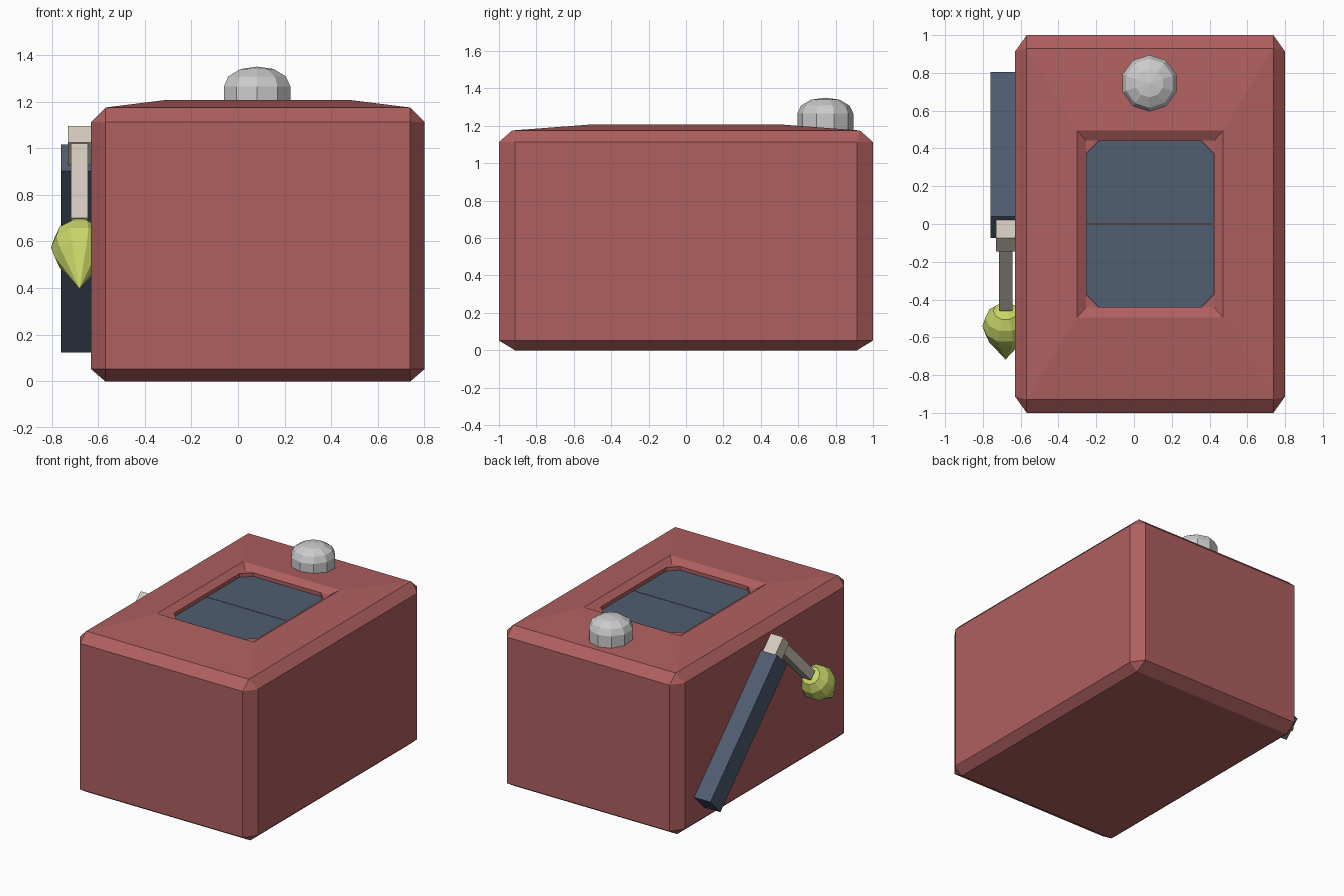
import bpy, bmesh, math
from mathutils import Vector

if "Cube" in bpy.data.objects:
    bpy.data.objects.remove(bpy.data.objects["Cube"])


def material(name, rgb):
    m = bpy.data.materials.new(name)
    m.diffuse_color = (*rgb, 1)
    m.use_nodes = True
    m.node_tree.nodes["Principled BSDF"].inputs["Base Color"].default_value = m.diffuse_color
    return m


RED = material("red", (0.43, 0.115, 0.115))
BLUE = material("slate_blue", (0.08, 0.11, 0.165))
CREAM = material("cream", (0.66, 0.60, 0.52))
LIME = material("lime", (0.58, 0.67, 0.14))


def loft(name, rings, mat=None):
    """Skin a stack of equal-length rings and cap both ends."""
    bm = bmesh.new()
    loops = [[bm.verts.new(p) for p in ring] for ring in rings]
    n = len(loops[0])
    for a, b in zip(loops, loops[1:]):
        for i in range(n):
            j = (i + 1) % n
            bm.faces.new((a[i], a[j], b[j], b[i]))
    bm.faces.new(loops[0][::-1])
    bm.faces.new(loops[-1])
    bmesh.ops.remove_doubles(bm, verts=bm.verts, dist=0.0005)
    bmesh.ops.recalc_face_normals(bm, faces=bm.faces)
    me = bpy.data.meshes.new(name)
    bm.to_mesh(me)
    bm.free()
    ob = bpy.data.objects.new(name, me)
    bpy.context.collection.objects.link(ob)
    if mat:
        me.materials.append(mat)
    return ob


CX = 0.085      # body centre
LX = -0.68      # lever centre


def octagon(hx, hy, z, cx=0, cy=0):
    """Rectangle ring with corners cut by cx, cy (zero gives a plain rectangle)."""
    pts = []
    for sx, sy in ((1, 1), (-1, 1), (-1, -1), (1, -1)):
        pair = [(sx * hx, sy * (hy - cy)), (sx * (hx - cx), sy * hy)]
        pts += pair if sx * sy > 0 else pair[::-1]
    return [(CX + x, y, z) for x, y in pts]


# Chamfered body with raised top and recessed window opening
loft("body", [
    octagon(0.655, 0.915, 0),
    octagon(0.715, 1.0, 0.052, 0.062, 0.087),
    octagon(0.715, 1.0, 1.113, 0.062, 0.087),
    octagon(0.653, 0.93, 1.175),
    octagon(0.3875, 0.495, 1.208),
    octagon(0.3395, 0.442, 1.178),
    octagon(0.3375, 0.44, 1.178, 0.065, 0.065),
    octagon(0.3375, 0.44, 1.14, 0.065, 0.065)], RED)

# Two window panels
for side, label in ((1, "back"), (-1, "front")):
    outline = [(0.3365, 0.002), (0.3365, 0.375), (0.2725, 0.439),
               (-0.2725, 0.439), (-0.3365, 0.375), (-0.3365, 0.002)]
    loft(label + "_window_panel",
         [[(CX + x, side * y, z) for x, y in outline] for z in (1.135, 1.152)], BLUE)


def revolve(name, origin, axis, side, profile, mat=None, n=10):
    """Turn (distance along axis, radius) pairs around an axis."""
    o, a, u = Vector(origin), Vector(axis).normalized(), Vector(side)
    v = a.cross(u)
    rings = [[o + a * t + (u * math.cos(k * math.tau / n) + v * math.sin(k * math.tau / n)) * max(r, 0.001)
              for k in range(n)] for t, r in profile]
    return loft(name, rings, mat)


# Domed button
revolve("dome_button", (0.082, 0.745, 0), (0, 0, 1), (0, 1, 0),
        [(1.17, 0.15), (1.265, 0.15), (1.308, 0.13), (1.34, 0.075), (1.35, 0)])


# Angled lever on the left side
def slab(name, half_width, outline, mat):
    loft(name, [[(LX + s * half_width, y, z) for y, z in outline] for s in (-1, 1)], mat)


slab("lever_arm", 0.08, [(-0.075, 0.903), (0.04, 1.016), (0.805, 0.241), (0.69, 0.124)], BLUE)
slab("lever_head", 0.05, [(-0.075, 1.095), (0.022, 0.998), (-0.048, 0.928), (-0.145, 1.025)], CREAM)
slab("lever_shaft", 0.036, [(-0.14, 1.02), (-0.09, 0.97), (-0.41, 0.65), (-0.46, 0.70)], CREAM)

# Teardrop knob at the lever end
revolve("lever_knob", (LX, -0.54, 0.575), (0, -1, -1), (1, 0, 0),
        [(-0.13, 0), (-0.112, 0.065), (-0.062, 0.106), (0, 0.123),
         (0.062, 0.106), (0.115, 0.075), (0.25, 0)], LIME)
